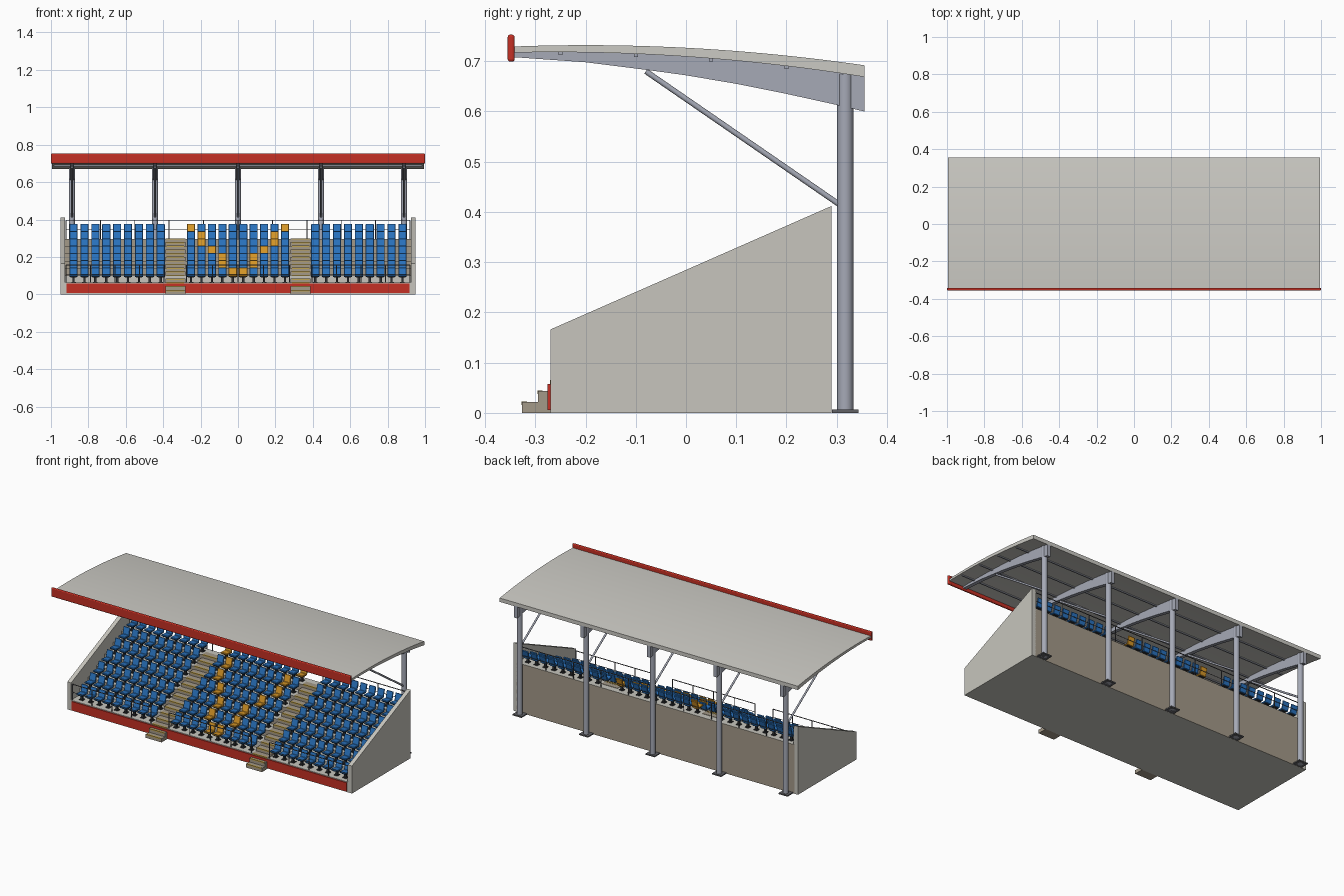
import bpy, bmesh, math
from mathutils import Vector

if "Cube" in bpy.data.objects:
    bpy.data.objects.remove(bpy.data.objects["Cube"])


def mat(name, r, g, b):
    m = bpy.data.materials.new(name)
    m.diffuse_color = (r, g, b, 1)
    m.use_nodes = True
    m.node_tree.nodes["Principled BSDF"].inputs["Base Color"].default_value = m.diffuse_color
    return m


ROOF = mat("roof light grey", .60, .59, .55)
CONC = mat("concrete grey", .57, .56, .51)
TAUPE = mat("taupe concrete", .37, .32, .25)
STEEL = mat("steel blue grey", .38, .40, .47)
DARK = mat("dark metal", .03, .032, .036)
PLATE = mat("plate grey", .12, .12, .13)
RED = mat("red", .56, .03, .018)
BLUE = mat("seat blue", .022, .17, .52)
GOLD = mat("seat gold", .68, .31, .02)
OCHRE = mat("step edge ochre", .52, .36, .08)


def finish(name, bm, *mats):
    bmesh.ops.recalc_face_normals(bm, faces=bm.faces)
    me = bpy.data.meshes.new(name)
    bm.to_mesh(me)
    bm.free()
    for m in mats:
        me.materials.append(m)
    ob = bpy.data.objects.new(name, me)
    bpy.context.collection.objects.link(ob)
    return ob


def add_prism(bm, pts, x0, x1):
    """Extrude a (y, z) profile along x."""
    f = bm.faces.new([bm.verts.new((x0, y, z)) for y, z in pts])
    r = bmesh.ops.extrude_face_region(bm, geom=[f])
    vs = [v for v in r["geom"] if isinstance(v, bmesh.types.BMVert)]
    bmesh.ops.translate(bm, verts=vs, vec=(x1 - x0, 0, 0))
    return vs


def prism(name, pts, x0, x1, *mats):
    bm = bmesh.new()
    add_prism(bm, pts, x0, x1)
    return finish(name, bm, *mats)


def rect(y0, y1, z0, z1):
    return [(y0, z0), (y1, z0), (y1, z1), (y0, z1)]


def box(name, x0, x1, y0, y1, z0, z1, m):
    return prism(name, rect(y0, y1, z0, z1), x0, x1, m)


def rod(name, a, b, r, m, n=8):
    a, b = Vector(a), Vector(b)
    bm = bmesh.new()
    bmesh.ops.create_cone(bm, cap_ends=True, segments=n, radius1=r, radius2=r, depth=(b - a).length)
    for f in bm.faces:
        f.smooth = len(f.verts) == 4
    for e in bm.edges:
        e.smooth = all(len(f.verts) == 4 for f in e.link_faces)
    ob = finish(name, bm, m)
    ob.rotation_mode = 'QUATERNION'
    ob.rotation_quaternion = (b - a).to_track_quat('Z', 'Y')
    ob.location = (a + b) / 2
    return ob


def stairs(n, y0, dy, z0, dz, yb, zb=0):
    """Stepped profile rising to the back."""
    pts = [(y0, zb)]
    for i in range(n):
        pts += [(y0 + i * dy, z0 + i * dz), (min(y0 + (i + 1) * dy, yb), z0 + i * dz)]
    return pts + [(yb, zb)]


ROWS, Y0, DY, Z0, DZ, YB = 7, -.27, .08, .062, .039, .29

# seating terrace: grey treads and lowest riser, taupe risers and back
terrace = prism("terrace", stairs(ROWS, Y0, DY, Z0, DZ, YB), -.928, .928, CONC, TAUPE)
for p in terrace.data.polygons:
    if abs(p.normal.y) > .5 and p.center.z > .11 or p.normal.y > .5:
        p.material_index = 1

# side walls and red front band
for s in (-1, 1):
    prism("side_wall", [(Y0, 0), (YB, 0), (YB, .412), (Y0, .166)], s * .925, s * .95, CONC)
box("front_band", -.917, .917, -.276, -.268, .006, .058, RED)

# aisles with half steps, entrance steps and coloured step edges
for s in (-1, 1):
    xa, xb = s * .335 - .053, s * .335 + .053
    prism("aisle_stairs", stairs(13, Y0, DY / 2, Z0 + .002, DZ / 2, YB - .002, .01), xa, xb, TAUPE)
    prism("entrance_steps", stairs(2, -.326, .031, .022, .022, -.268), xa, xb, TAUPE)
    bm = bmesh.new()
    edges = [(Y0 + i * DY / 2, Z0 + .002 + i * DZ / 2) for i in range(13)]
    for y, z in edges + [(-.326, .022), (-.295, .044)]:
        add_prism(bm, rect(y - .001, y + .009, z - .006, z + .001), xa + .006, xb - .006)
    finish("step_edges", bm, OCHRE)


# seat: one-piece shell on a dark pedestal
def seat_mesh(colour):
    bm = bmesh.new()
    add_prism(bm, [(.013, .033), (.060, .030), (.073, .078), (.066, .081), (.055, .039), (.013, .043)],
              -.0215, .0215)
    bmesh.ops.bevel(bm, geom=list(bm.edges), offset=.002, segments=1, affect='EDGES')
    old = set(bm.faces)
    add_prism(bm, rect(.034, .046, 0, .034), -.006, .006)
    add_prism(bm, rect(.022, .056, .027, .033), -.016, .016)
    add_prism(bm, rect(.028, .052, 0, .004), -.012, .012)
    for f in bm.faces:
        f.material_index = 0 if f in old else 1
    ob = finish("seat", bm, colour, DARK)
    me = ob.data
    bpy.data.objects.remove(ob)
    return me


blue, gold = seat_mesh(BLUE), seat_mesh(GOLD)
side = [.413 + .0583 * i for i in range(9)]
mid = [.028 + .0558 * i for i in range(5)]
V_COL = [0, 1, 1, 2, 3, 3, 4]   # gold column per row, forming a V
for row in range(ROWS):
    for s in (-1, 1):
        for block, xs in (("side", side), ("middle", mid)):
            for i, x in enumerate(xs):
                is_gold = block == "middle" and i == V_COL[row]
                ob = bpy.data.objects.new(block + "_seat", gold if is_gold else blue)
                ob.location = (s * x, Y0 + row * DY, Z0 + row * DZ)
                bpy.context.collection.objects.link(ob)


# railings along the back and in front of each seat block
def railing(x0, x1, y, z0, z1, n):
    for z in (z1, (z0 + z1) / 2):
        rod("rail", (x0, y, z), (x1, y, z), .0025 if z == z1 else .0015, PLATE)
    for i in range(n + 1):
        x = x0 + (x1 - x0) * i / n
        rod("rail_post", (x, y, z0), (x, y, z1), .0025, PLATE)


railing(-.92, .92, .284, .295, .396, 10)
for x0, x1 in ((-.92, -.395), (-.275, .275), (.395, .92)):
    railing(x0, x1, -.264, .06, .157, 4)


# curved roof
def top(y):
    return .732 - .13 * (y + .2) ** 2


def under(y):
    return top(y) - .012 - .016 * (y + .345)


N = 24
ys = [-.345 + .70 * i / N for i in range(N + 1)]
roof = prism("roof", [(y, top(y)) for y in ys] + [(y, under(y)) for y in reversed(ys)], -.995, .995, ROOF)
for e in roof.data.edges:
    a, b = (roof.data.vertices[i].co for i in e.vertices)
    e.use_edge_sharp = abs(a.x - b.x) < .01 or min(abs(a.y + .345), abs(a.y - .355)) < .001
for p in roof.data.polygons:
    p.use_smooth = True

# rounded fascia along the front edge
fascia = box("fascia", -1, 1, -.355, -.341, .699, .753, RED)
bev = fascia.modifiers.new("round", 'BEVEL')
bev.width, bev.segments = .005, 3

# purlins under the roof
for y in (-.25, -.1, .05, .2):
    box("purlin", -.985, .985, y - .004, y + .004, under(y) - .006, under(y) + .004, STEEL)

# five frames: post, base plate, tapered rib and brace
lower = [(.355, .600), (.30, .613), (.2, .635), (.1, .655), (0, .672), (-.08, .683), (-.2, .698), (-.342, .708)]
for x in (-.888, -.444, 0, .444, .888):
    rod("post", (x, .317, 0), (x, .317, .675), .016, STEEL, 24)
    box("base_plate", x - .03, x + .03, .291, .343, 0, .007, PLATE)
    prism("roof_rib", [(y, under(y) + .003) for y in ys[::2]] + lower, x - .011, x + .011, STEEL)
    rod("brace", (x, .308, .413), (x, -.08, .68), .0055, STEEL, 12)
